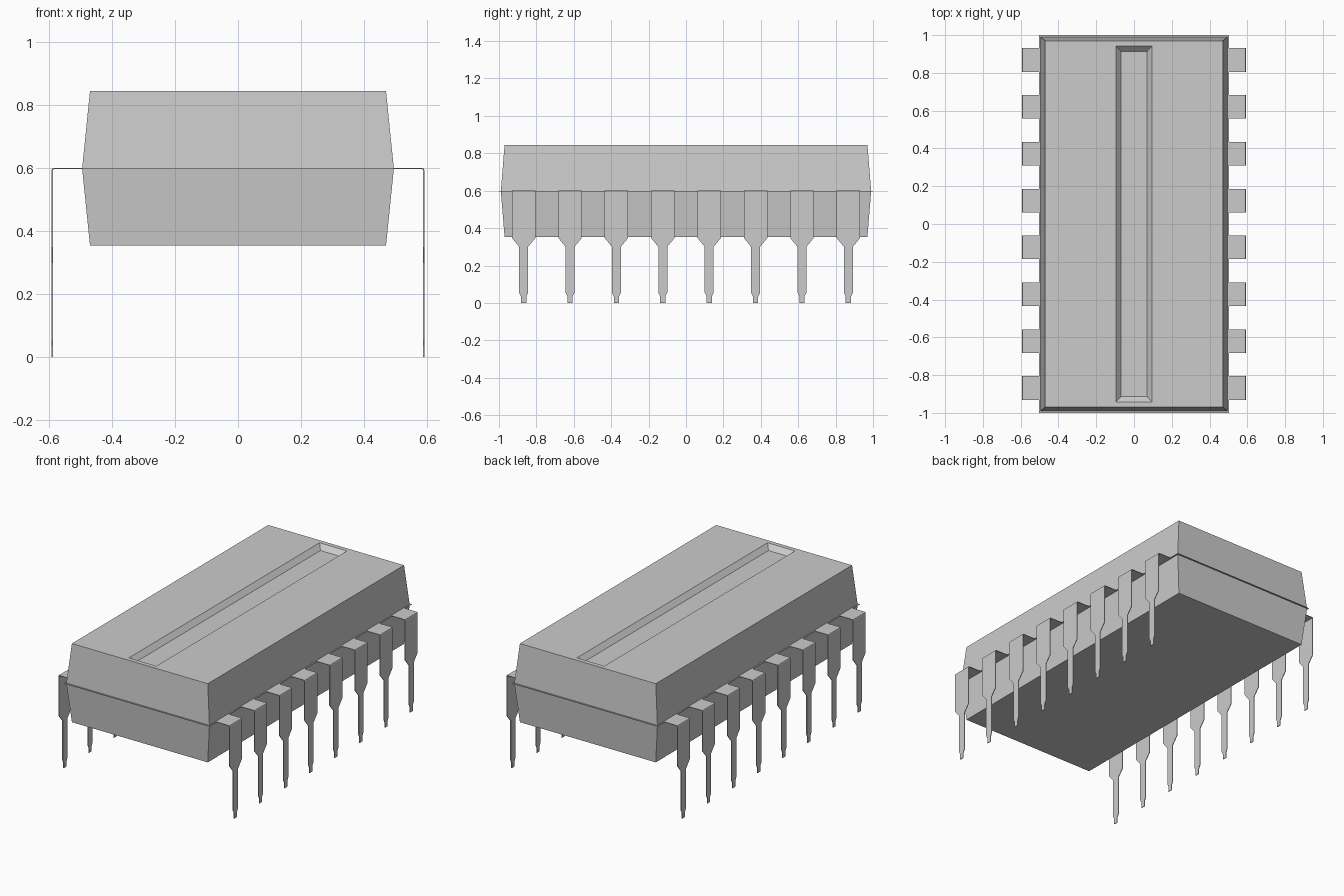
import bpy
import bmesh

if "Cube" in bpy.data.objects:
    bpy.data.objects.remove(bpy.data.objects["Cube"], do_unlink=True)

GREY = (0.6, 0.6, 0.6, 1.0)
grey = bpy.data.materials.new("plain_grey")
grey.use_nodes = True
grey.diffuse_color = GREY
grey.node_tree.nodes["Principled BSDF"].inputs["Base Color"].default_value = GREY


def finish(name, bm):
    bmesh.ops.recalc_face_normals(bm, faces=bm.faces)
    mesh = bpy.data.meshes.new(name)
    bm.to_mesh(mesh)
    bm.free()
    mesh.materials.append(grey)
    obj = bpy.data.objects.new(name, mesh)
    bpy.context.collection.objects.link(obj)
    return obj


def rectangle_loft(name, rings):
    """Stack rectangles given as (half width, half length, height)."""
    bm = bmesh.new()
    loops = [[bm.verts.new((sx * hx, sy * hy, z))
              for sx, sy in ((-1, -1), (1, -1), (1, 1), (-1, 1))]
             for hx, hy, z in rings]
    for low, high in zip(loops, loops[1:]):
        for i in range(4):
            j = (i + 1) % 4
            bm.faces.new((low[i], low[j], high[j], high[i]))
    bm.faces.new(loops[0])
    bm.faces.new(loops[-1])
    return finish(name, bm)


# Tapered body with a shallow bevelled channel sunk in its top
SEAM = 0.598
rectangle_loft("body", [
    (0.47, 0.97, 0.353), (0.495, 0.99, SEAM), (0.47, 0.97, 0.845),
    (0.095, 0.942, 0.845), (0.068, 0.912, 0.815)])

# Paper-thin seam plate between the two halves of the body
rectangle_loft("seam_plate", [(0.503, 1.0, SEAM - 0.001), (0.503, 1.0, SEAM + 0.001)])

# Bent pin: path sections as (x, z, half width)
OUTER = 0.592
PIN = [(0.48, 0.6, 0.0625), (OUTER - 0.007, 0.6, 0.0625),
       (OUTER - 0.002, 0.598, 0.0625), (OUTER, 0.593, 0.0625),
       (OUTER, 0.347, 0.0625), (OUTER, 0.3, 0.024),
       (OUTER, 0.055, 0.024), (OUTER, 0.035, 0.014), (OUTER, 0.0, 0.014)]
COUNT, PITCH = 8, 0.248


def pin(name, side, y):
    bm = bmesh.new()
    rows = [[bm.verts.new((side * x, y + s * half, z)) for s in (-1, 1)]
            for x, z, half in PIN]
    for a, b in zip(rows, rows[1:]):
        face = (a[0], a[1], b[1], b[0])
        bm.faces.new(face if side < 0 else face[::-1])
    obj = finish(name, bm)
    # Orient the sheet outward, then thicken it inward
    if obj.data.polygons[0].normal.z < 0:
        obj.data.flip_normals()
    sheet = obj.modifiers.new("thickness", "SOLIDIFY")
    sheet.thickness = 0.004
    sheet.offset = -1


for side, label in ((1, "left"), (-1, "right")):
    for i in range(COUNT):
        pin(f"{label}_pin_{i + 1}", side, (i - (COUNT - 1) / 2) * PITCH)
